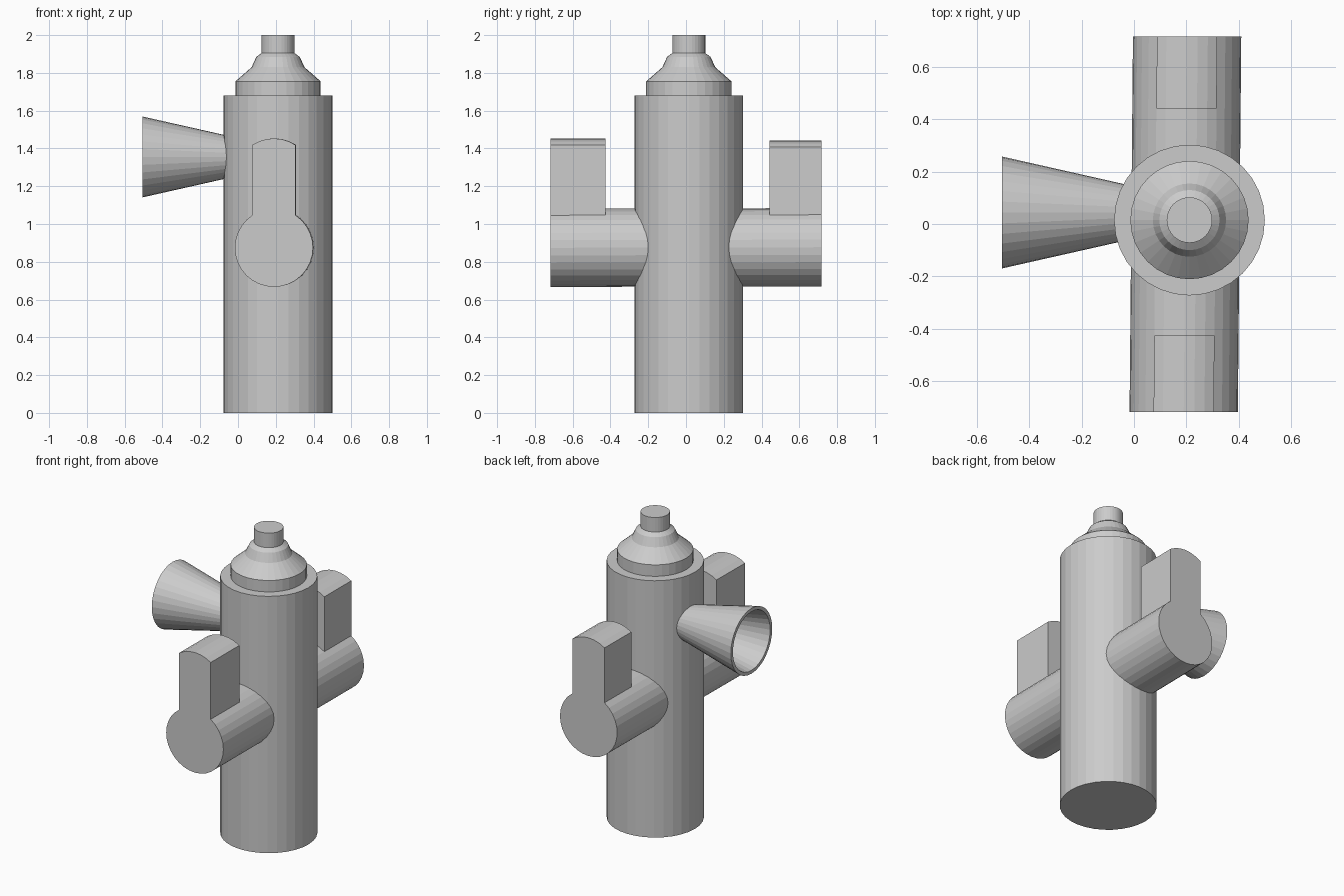
import bpy
import bmesh
from math import cos, sin, tau
from mathutils import Matrix, Vector

if "Cube" in bpy.data.objects:
    bpy.data.objects.remove(bpy.data.objects["Cube"], do_unlink=True)

SIDES = 32

grey = bpy.data.materials.new("plain grey")
grey.use_nodes = True
grey.diffuse_color = (0.6, 0.6, 0.6, 1)
grey.node_tree.nodes["Principled BSDF"].inputs["Base Color"].default_value = grey.diffuse_color


def finish(name, bm, matrix=Matrix()):
    bmesh.ops.recalc_face_normals(bm, faces=bm.faces)
    mesh = bpy.data.meshes.new(name)
    bm.to_mesh(mesh)
    bm.free()
    mesh.materials.append(grey)
    obj = bpy.data.objects.new(name, mesh)
    obj.matrix_world = matrix
    bpy.context.collection.objects.link(obj)
    return obj


def bridge(bm, a, b):
    return [bm.faces.new((a[i], a[i - 1], b[i - 1], b[i])) for i in range(SIDES)]


def lathe(name, profile, matrix, hollow=False):
    """Revolve (radius, height) points about z; cap the ends or close into a tube."""
    bm = bmesh.new()
    rings = [[bm.verts.new((r * cos(tau * i / SIDES), r * sin(tau * i / SIDES), z))
              for i in range(SIDES)] for r, z in profile]
    for a, b in zip(rings, rings[1:]):
        bridge(bm, a, b)
    if hollow:
        bridge(bm, rings[-1], rings[0])
    else:
        bm.faces.new(rings[0])
        bm.faces.new(rings[-1])
    return finish(name, bm, matrix)


# Upright body, domed cap and top stem
axis = Matrix.Translation((0.212, 0.015, 0))
lathe("body", [(0.288, 0), (0.288, 1.68)], axis)
lathe("domed_cap", [(0.226, 1.66), (0.226, 1.755), (0.14, 1.83),
                    (0.115, 1.885), (0.087, 1.905)], axis)
lathe("top_stem", [(0.087, 1.89), (0.087, 2.0)], axis)

# Flared horn, open towards the right
horn_axis = Matrix.Translation((0, 0.044, 1.355)) @ Matrix.Rotation(-tau / 4, 4, "Y")
lathe("flared_horn", [(0.1, 0), (0.214, 0.505), (0.192, 0.505), (0.078, 0)],
      horn_axis, hollow=True)

# Cross arm with a raised grip on the upper side of each end
bm = bmesh.new()
radius = 0.207
front, back = Vector((0.19, -0.718, 0.874)), Vector((0.203, 0.717, 0.877))
rings = []
for y in (front.y, -0.426, 0.442, back.y):
    c = front.lerp(back, (y - front.y) / (back.y - front.y))
    rings.append([bm.verts.new((c.x + radius * sin(tau * i / SIDES), y,
                                c.z + radius * cos(tau * i / SIDES)))
                  for i in range(SIDES)])
spans = [bridge(bm, a, b) for a, b in zip(rings, rings[1:])]
bm.faces.new(rings[0])
bm.faces.new(rings[-1])
for span, rise in ((spans[0], 0.372), (spans[2], 0.359)):
    top = span[-2:] + span[:4]
    top = [span[i] for i in (-2, -1, 0, 1, 2, 3)]
    grown = bmesh.ops.extrude_face_region(bm, geom=top)["geom"]
    moved = [v for v in grown if isinstance(v, bmesh.types.BMVert)]
    bmesh.ops.translate(bm, verts=moved, vec=(0, 0, rise))
    old = [f for f in top if f.is_valid]
    bmesh.ops.delete(bm, geom=old, context="FACES")
finish("cross_arm_with_grips", bm)
